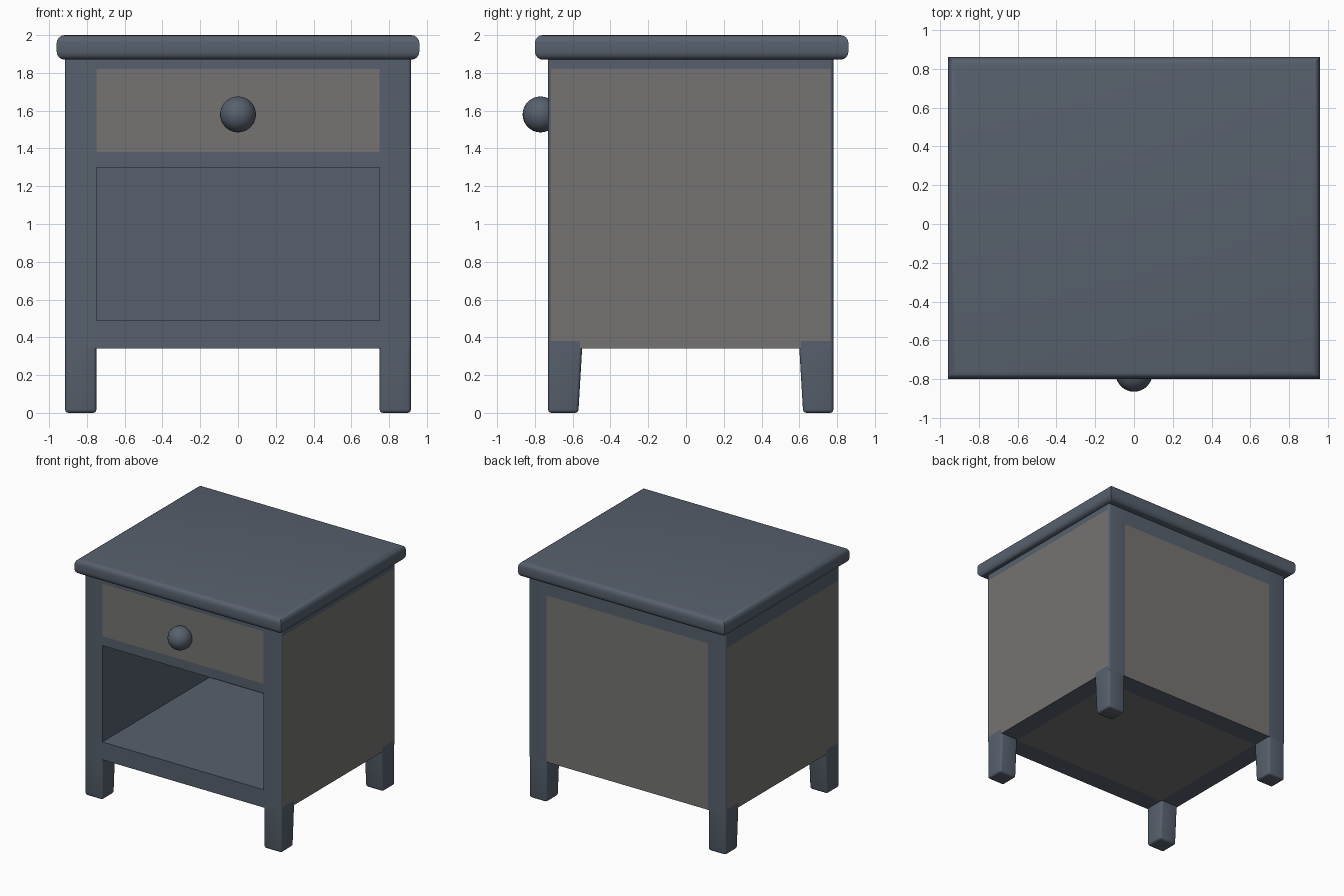
import bpy, bmesh, math
from mathutils import Vector, Matrix

old = bpy.data.objects.get("Cube")
if old:
    bpy.data.objects.remove(old, do_unlink=True)


def material(name, rgb):
    m = bpy.data.materials.new(name)
    m.use_nodes = True
    m.diffuse_color = (*rgb, 1)
    m.node_tree.nodes["Principled BSDF"].inputs["Base Color"].default_value = (*rgb, 1)
    return m


slate = material("slate blue paint", (0.095, 0.118, 0.153))
grey = material("warm grey panel", (0.178, 0.174, 0.170))


def box(lo, hi):
    lo, hi = Vector(lo), Vector(hi)
    bm = bmesh.new()
    bmesh.ops.create_cube(bm, size=1)
    for v in bm.verts:
        v.co = (lo + hi) / 2 + v.co * (hi - lo)
    return bm


def bevel(bm, rule, width, segments):
    edges = [e for e in bm.edges if rule(e.verts[0].co, e.verts[1].co)]
    bmesh.ops.bevel(bm, geom=edges, offset=width, segments=segments,
                    profile=0.5, affect='EDGES')


def vertical(a, b):
    return abs(a.z - b.z) > 0.1


def finish(bm, name, *mats):
    mesh = bpy.data.meshes.new(name)
    bm.to_mesh(mesh)
    bm.free()
    obj = bpy.data.objects.new(name, mesh)
    bpy.context.collection.objects.link(obj)
    for m in mats:
        mesh.materials.append(m)
    bpy.ops.object.select_all(action='DESELECT')
    obj.select_set(True)
    bpy.context.view_layer.objects.active = obj
    bpy.ops.object.shade_smooth_by_angle(angle=math.radians(35))
    return obj


# Extents of the cabinet and its front opening
SIDE, FRONT, BACK, BASE, TOP = 0.915, -0.73, 0.78, 0.34, 1.89
INNER, SHELF, LINTEL = 0.75, 0.49, 1.30

# Cabinet: one box, cut along the panel borders
cab = box((-SIDE, FRONT, BASE), (SIDE, BACK, TOP))
bevel(cab, vertical, 0.015, 3)
cuts = [(0, -INNER), (0, INNER), (1, -0.715), (1, -0.56), (1, 0.61), (1, 0.765),
        (2, 0.38), (2, SHELF), (2, LINTEL), (2, 1.38), (2, 1.74), (2, 1.82)]
for axis, pos in cuts:
    co, no = Vector(), Vector()
    co[axis], no[axis] = pos, 1
    bmesh.ops.bisect_plane(cab, geom=cab.verts[:] + cab.edges[:] + cab.faces[:],
                           plane_co=co, plane_no=no)


def is_panel(c, n):
    if n.y < -0.9:                                   # drawer front
        return abs(c.x) < INNER and 1.38 < c.z < 1.82
    if n.y > 0.9:                                    # back panel
        return abs(c.x) < INNER and c.z < 1.74
    if abs(n.x) > 0.9:                               # side panels, not the leg tops
        limit = 1.82 if c.x > 0 else 1.74
        over_leg = c.z < 0.38 and not -0.56 < c.y < 0.61
        return -0.715 < c.y < 0.765 and c.z < limit and not over_leg
    return n.z < -0.9 and abs(c.x) < INNER and -0.56 < c.y < 0.61


cab.normal_update()
for f in cab.faces:
    f.material_index = int(is_panel(f.calc_center_median(), f.normal))

# Open shelf space pushed in from the front
opening = [f for f in cab.faces if f.normal.y < -0.9
           and abs(f.calc_center_median().x) < INNER
           and SHELF < f.calc_center_median().z < LINTEL]
ext = bmesh.ops.extrude_face_region(cab, geom=opening)
if any(f.is_valid for f in opening):
    bmesh.ops.delete(cab, geom=[f for f in opening if f.is_valid], context='FACES')
bmesh.ops.translate(cab, vec=(0, 1.42, 0),
                    verts=[g for g in ext["geom"] if isinstance(g, bmesh.types.BMVert)])
bmesh.ops.recalc_face_normals(cab, faces=cab.faces[:])
finish(cab, "cabinet", slate, grey)

# Table top with rounded rim
top = box((-0.96, -0.80, 1.87), (0.96, 0.86, 2.0))
bevel(top, lambda a, b: not vertical(a, b), 0.042, 4)
finish(top, "table_top", slate)

# Four legs, narrowing from the inside towards the floor
for sx, xname in ((1, "left"), (-1, "right")):
    for lo_y, hi_y, yname in ((FRONT, -0.55, "front"), (0.60, BACK, "back")):
        xs = sorted((sx * 0.75, sx * SIDE))
        leg = box((xs[0], lo_y, 0), (xs[1], hi_y, BASE))
        for v in leg.verts:
            if v.co.z < 0.1 and -0.6 < v.co.y < 0.65:
                v.co.y += 0.02 if yname == "back" else -0.02
        bevel(leg, lambda a, b: vertical(a, b) or a.z + b.z < 0.1, 0.018, 3)
        finish(leg, f"{yname}_{xname}_leg", slate)

# Drawer knob
knob = bmesh.new()
bmesh.ops.create_uvsphere(knob, u_segments=32, v_segments=16, radius=0.095,
                          matrix=Matrix.Translation((0, -0.77, 1.58)))
finish(knob, "drawer_knob", slate)
